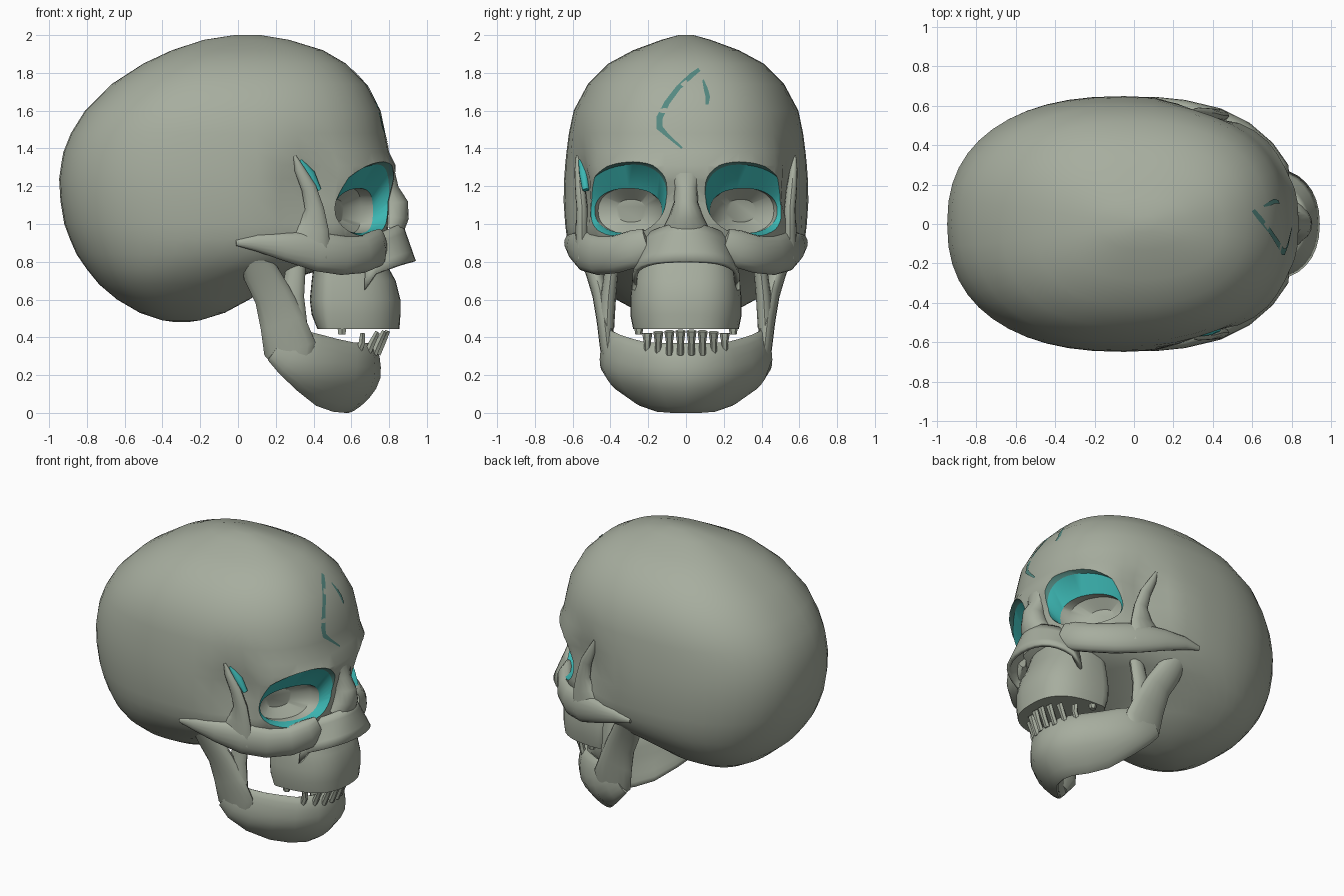
import bpy, bmesh, math
from mathutils import Vector
from mathutils.bvhtree import BVHTree

if "Cube" in bpy.data.objects:
    bpy.data.objects.remove(bpy.data.objects["Cube"])


def material(name, col):
    m = bpy.data.materials.new(name)
    m.diffuse_color = (*col, 1)
    m.use_nodes = True
    m.node_tree.nodes["Principled BSDF"].inputs["Base Color"].default_value = m.diffuse_color
    return m


MATS = [material("grey green bone", (0.385, 0.42, 0.345)),
        material("teal lining", (0.045, 0.47, 0.45)),
        material("dark teal edge", (0.09, 0.25, 0.22))]


def smooth(ob, angle=40):
    activate(ob)
    bpy.ops.object.shade_smooth_by_angle(angle=math.radians(angle))


def activate(ob):
    bpy.ops.object.select_all(action='DESELECT')
    ob.select_set(True)
    bpy.context.view_layer.objects.active = ob


def make(name, verts, faces, mat=0, angle=40):
    me = bpy.data.meshes.new(name)
    me.from_pydata([tuple(v) for v in verts], [], faces)
    bm = bmesh.new()
    bm.from_mesh(me)
    bmesh.ops.recalc_face_normals(bm, faces=bm.faces)
    bm.to_mesh(me)
    bm.free()
    ob = bpy.data.objects.new(name, me)
    bpy.context.collection.objects.link(ob)
    for m in MATS:
        me.materials.append(m)
    for p in me.polygons:
        p.material_index = mat
    smooth(ob, angle)
    return ob


def bridge(rings):
    n = len(rings[0])
    faces = [(i * n + j, i * n + (j + 1) % n, (i + 1) * n + (j + 1) % n, (i + 1) * n + j)
             for i in range(len(rings) - 1) for j in range(n)]
    faces += [tuple(range(n)), tuple(range((len(rings) - 1) * n, len(rings) * n))]
    return [v for r in rings for v in r], faces


def spow(v, e):
    return math.copysign(abs(v) ** e, v)


def slices(name, rows, n, e, pinch=0):
    """Stack of horizontal egg slices: z, back x, centre x, front x, half width."""
    rings = []
    for z, xb, xc, xf, w in rows:
        ring = []
        for k in range(n):
            a = 2 * math.pi * k / n
            c, s = spow(math.cos(a), 2 / e), spow(math.sin(a), 2 / e)
            x = xc + c * ((xf - xc) if c > 0 else (xc - xb))
            y = w * s * (1 - pinch * math.exp(-((x - .38) / .14) ** 2 - ((z - 1.17) / .2) ** 2))
            ring.append((x, y, z))
        rings.append(ring)
    return make(name, *bridge(rings))


def sweep(name, pts, n=12, mat=0, ref=(0, 0, 1), sides=(1,)):
    """Oval tube along points (x, y, z, side radius, ref radius), once per side."""
    for sg in sides:
        P = [Vector((p[0], p[1] * sg, p[2])) for p in pts]
        rings = []
        for i, p in enumerate(P):
            t = (P[min(i + 1, len(P) - 1)] - P[max(i - 1, 0)]).normalized()
            side = t.cross(Vector(ref)).normalized()
            up = side.cross(t)
            rings.append([p + side * pts[i][3] * math.cos(2 * math.pi * k / n)
                          + up * pts[i][4] * math.sin(2 * math.pi * k / n) for k in range(n)])
        label = name if len(sides) == 1 else name + ("_left" if sg > 0 else "_right")
        ob = make(label, *bridge(rings), mat=mat)
    return ob


BOTH = (1, -1)

# braincase and upper face
skull = slices("cranium", [
    (2.0, -.02, .05, .12, .04), (1.975, -.18, .04, .27, .13), (1.92, -.35, .02, .45, .28),
    (1.85, -.5, 0, .57, .41), (1.74, -.67, -.02, .68, .52), (1.6, -.81, -.05, .755, .595),
    (1.48, -.885, -.05, .78, .62), (1.38, -.925, -.05, .80, .633), (1.31, -.937, -.05, .835, .64),
    (1.24, -.947, -.05, .83, .645), (1.12, -.94, -.05, .80, .648), (1.0, -.92, -.05, .80, .64),
    (.92, -.89, -.06, .78, .63), (.84, -.855, -.1, .68, .60), (.76, -.8, -.2, .45, .55),
    (.68, -.735, -.28, .18, .47), (.6, -.64, -.3, .06, .37), (.53, -.52, -.3, -.07, .24),
    (.49, -.4, -.3, -.2, .11), (.48, -.33, -.3, -.27, .03)], 48, 2.35, pinch=.13)

# eye sockets: teal funnel following the curved face, then a bone pit
stages = [(.14, .325, 1.125, .25, .215), (.02, .325, 1.125, .24, .205), (-.02, .325, 1.125, .222, .187),
          (-.10, .305, 1.07, .178, .118), (-.16, .30, 1.07, .165, .12), (-.23, .29, 1.07, .08, .06)]
for sg in BOTH:
    rings = []
    for d, cy, cz, ry, rz in stages:
        ring = []
        for k in range(40):
            a = 2 * math.pi * k / 40
            y = cy + ry * spow(math.cos(a), .88)
            z = cz + rz * spow(math.sin(a), .88) + .12 * (.32 - y) * (d > -.05)
            ring.append((.83 - .95 * y * y + d, sg * y, z))
        rings.append(ring)
    cut = make("socket_cutter", *bridge(rings))
    for p in cut.data.polygons:
        p.material_index = {0: 2, 1: 2, 2: 1}.get(p.index // 40, 0)
    cut.hide_render = True
    activate(skull)
    mod = skull.modifiers.new("socket", 'BOOLEAN')
    mod.operation, mod.solver, mod.object = 'DIFFERENCE', 'EXACT', cut
    bpy.ops.object.modifier_apply(modifier=mod.name)
    bpy.data.objects.remove(cut)
smooth(skull, 35)

# cheekbones, temple spikes and the teal sliver beside one of them
sweep("cheekbone", [(-.01, .625, .9, .01, .015), (.1, .615, .9, .03, .045), (.25, .59, .88, .04, .075),
                    (.42, .54, .855, .05, .105), (.55, .465, .835, .06, .105), (.66, .37, .84, .06, .10),
                    (.73, .27, .87, .06, .1), (.76, .2, .9, .03, .08)], sides=BOTH, n=16)
sweep("temple_spike", [(.35, .55, .87, .04, .15), (.40, .55, .98, .035, .085), (.405, .55, 1.08, .03, .05),
                       (.375, .56, 1.19, .028, .04), (.325, .57, 1.29, .02, .027),
                       (.30, .575, 1.36, .008, .008)], ref=(1, 0, 0), sides=BOTH)
sweep("temple_lining", [(.33, .55, 1.34, .02, .008), (.375, .54, 1.26, .025, .035),
                        (.43, .53, 1.18, .018, .012)], mat=1, ref=(1, 0, 0), sides=(-1,))

# nose bridge
sweep("nose_bridge", [(.80, 0, 1.28, .09, .03), (.80, 0, 1.19, .06, .05), (.82, 0, 1.11, .065, .08),
                      (.82, 0, 1.04, .09, .085), (.80, 0, .98, .12, .08)], ref=(1, 0, 0), n=16)

# overhanging hood below the nose
rows, m, k = [], 17, 5
for j in range(k):
    for i in range(m):
        u = -1 + 2 * i / (m - 1)
        a = abs(u)
        top = Vector((.86 - .18 * a ** 2, .24 * u, 1.0 - .08 * a ** 2))
        lip = Vector((.93 - .26 * a ** 2, .275 * spow(math.sin(u * math.pi / 2), .9),
                      .80 - .09 * a ** 2.5 - (.06 if a > .95 else 0)))
        rows.append(top.lerp(lip, j / (k - 1)))
hood = make("nose_hood", rows, [(j * m + i, j * m + i + 1, (j + 1) * m + i + 1, (j + 1) * m + i)
                                for j in range(k - 1) for i in range(m - 1)])
mod = hood.modifiers.new("thickness", 'SOLIDIFY')
mod.thickness, mod.offset = .025, 0

# upper jaw
slices("upper_jaw", [(.92, .4, .5, .74, .24), (.78, .4, .5, .79, .27), (.7, .39, .5, .835, .285),
                     (.6, .38, .5, .86, .295), (.52, .39, .5, .86, .295), (.445, .42, .5, .855, .28)], 36, 2.6)

# lower jaw: body drawn in towards the chin, uprights and front prongs
half = [(.22, .42, .37, .03, .11), (.29, .41, .32, .045, .135), (.38, .38, .265, .055, .165),
        (.48, .315, .215, .06, .185), (.58, .23, .19, .065, .185), (.66, .12, .185, .075, .185)]
jaw = sweep("lower_jaw", half + [(.68, 0, .185, .08, .185)] + [(p[0], -p[1], *p[2:]) for p in half[::-1]], n=20)
for v in jaw.data.vertices:
    low = max(0, .24 - v.co.z) / .24
    v.co.y *= 1 - .38 * low ** 1.5
    v.co.x -= .10 * low ** 2 * max(0, (v.co.x - .3) / .4)
    v.co.x += .12 * max(0, v.co.z - .25) * (v.co.x > .55)
sweep("jaw_upright", [(.30, .40, .23, .035, .08), (.275, .415, .34, .04, .14), (.235, .43, .48, .042, .12),
                      (.185, .45, .62, .045, .10), (.12, .48, .74, .05, .095), (.07, .53, .87, .05, .07)],
      ref=(1, 0, 0), sides=BOTH, n=16)
sweep("jaw_prong", [(.28, .42, .45, .04, .09), (.29, .41, .62, .04, .06), (.31, .39, .80, .035, .05)],
      ref=(1, 0, 0), sides=BOTH)

# lower teeth on an arc, and small upper molars
for i in range(8):
    y = -.205 + .41 * i / 7
    x = .765 - 2.6 * y * y
    lean = .03 if abs(y) < .15 else .005
    sweep("lower_tooth", [(x - .025, y, .31, .018, .02), (x, y, .37, .018, .02),
                          (x + lean, y, .435 - .3 * y * y, .027, .015)], n=6, ref=(1, 0, 0))
sweep("upper_molar", [(.55, .25, .48, .03, .03), (.55, .25, .415, .018, .022)], n=6, ref=(1, 0, 0), sides=BOTH)

# dark teal cracks on the forehead, laid on the surface
bm = bmesh.new()
bm.from_mesh(skull.data)
tree = BVHTree.FromBMesh(bm)


def crack(name, path):
    pts = []
    for i, (y, z, w) in enumerate(path):
        p0, q = path[max(i - 1, 0)], path[min(i + 1, len(path) - 1)]
        d = Vector((q[0] - p0[0], q[1] - p0[1])).normalized()
        for s in (-w, w):
            hit, nor = tree.ray_cast(Vector((2, y - d.y * s, z + d.x * s)), Vector((-1, 0, 0)))[:2]
            pts.append(hit + nor * .005)
    ob = make(name, pts, [(2 * i, 2 * i + 1, 2 * i + 3, 2 * i + 2) for i in range(len(path) - 1)], mat=2)
    if sum(p.normal.x for p in ob.data.polygons) < 0:
        ob.data.flip_normals()


crack("forehead_crack", [(.07, 1.815, .01), (.03, 1.785, .013), (-.04, 1.72, .013), (-.1, 1.64, .014),
                         (-.14, 1.56, .017), (-.14, 1.51, .017), (-.1, 1.47, .01), (-.02, 1.4, .005)])
crack("short_crack", [(.09, 1.76, .004), (.105, 1.71, .011), (.115, 1.67, .012), (.11, 1.63, .008)])
bm.free()
